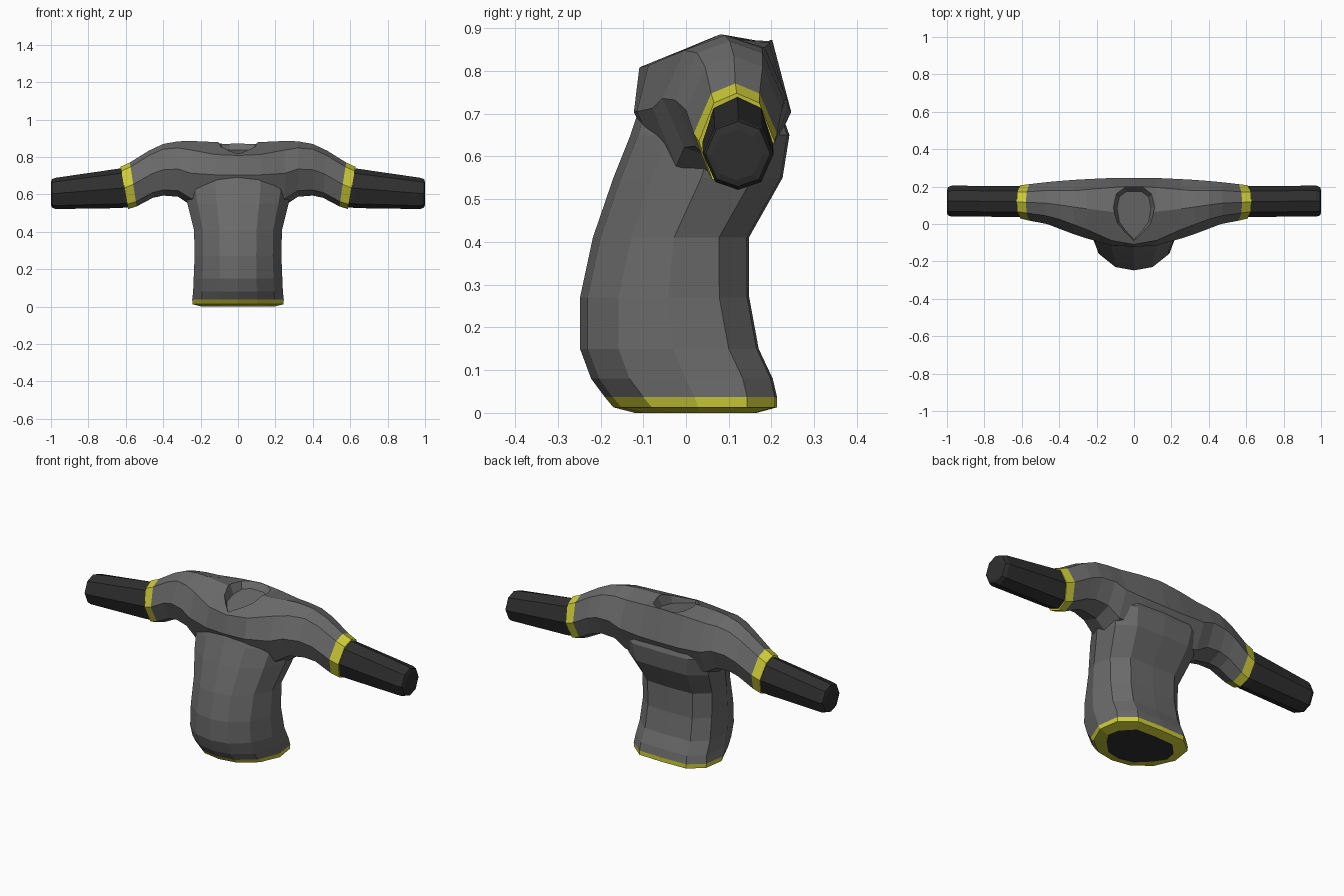
import bpy, bmesh

if "Cube" in bpy.data.objects:
    bpy.data.objects.remove(bpy.data.objects["Cube"])


def material(name, rgb):
    m = bpy.data.materials.new(name)
    m.diffuse_color = (*rgb, 1)
    m.use_nodes = True
    m.node_tree.nodes["Principled BSDF"].inputs["Base Color"].default_value = m.diffuse_color
    return m


GREY = material("grey fabric", (0.145, 0.145, 0.145))
YELLOW = material("yellow trim", (0.62, 0.61, 0.04))
DARK = material("dark lining", (0.028, 0.028, 0.028))


def loft(name, rings, mats, band=None):
    """Skin a list of equal-length rings, capping both ends.
    band(i) gives the material index of strip i; -1 and None are the caps."""
    bm = bmesh.new()
    loops = [[bm.verts.new(p) for p in r] for r in rings]
    n = len(rings[0])
    for i in range(len(loops) - 1):
        a, b = loops[i], loops[i + 1]
        for j in range(n):
            k = (j + 1) % n
            f = bm.faces.new((a[j], a[k], b[k], b[j]))
            f.material_index = band(i) if band else 0
    for i, r in ((-1, loops[0]), (None, loops[-1])):
        f = bm.faces.new(r)
        f.material_index = band(i) if band else 0
    bmesh.ops.recalc_face_normals(bm, faces=bm.faces[:])
    me = bpy.data.meshes.new(name)
    bm.to_mesh(me)
    bm.free()
    for m in mats:
        me.materials.append(m)
    ob = bpy.data.objects.new(name, me)
    bpy.context.scene.collection.objects.link(ob)
    return ob


# torso: horizontal rings (z, half width, front y, back y)
def torso_ring(z, w, f, b):
    half = [(0.42, f + 0.018), (0.8, f + 0.09), (1, f + (b - f) * 0.52),
            (0.93, b - 0.07), (0.6, b - 0.005)]
    pts = [(0, f)] + [(w * x, y) for x, y in half] + [(0, b)]
    pts += [(-w * x, y) for x, y in reversed(half)]
    return [(x, y, z) for x, y in pts]


torso = [(0.0, 0.19, -0.12, 0.165), (0.013, 0.243, -0.17, 0.213),
         (0.037, 0.245, -0.19, 0.213), (0.08, 0.24, -0.222, 0.203),
         (0.15, 0.237, -0.248, 0.17), (0.27, 0.232, -0.248, 0.148),
         (0.41, 0.235, -0.218, 0.147), (0.55, 0.27, -0.17, 0.226),
         (0.65, 0.29, -0.13, 0.242), (0.74, 0.24, -0.10, 0.21)]
loft("torso", [torso_ring(*t) for t in torso], [GREY, YELLOW, DARK],
     lambda i: {-1: 2, 0: 1, 1: 1}.get(i, 0))


# eight-sided section across x; df and db place the upper front/back corners
def section(s, x, f, b, top, bot, df=(0.6, 0.8), db=(0.6, 0.8), slant=0.0):
    cy, cz, hy, hz = (f + b) / 2, (top + bot) / 2, (b - f) / 2, (top - bot) / 2
    pts = [(0, 1), (db[0], db[1]), (1, 0), (0.65, -0.78), (0, -1),
           (-0.65, -0.78), (-1, 0), (-df[0], df[1])]
    return [(s * (x + slant * v), cy + hy * u, cz + hz * v) for u, v in pts]


# shoulders and short sleeves with trimmed ends
shoulder = [
    (0.0, -0.122, 0.246, 0.878, 0.53, (0.93, 0.6), (0.76, 0.97)),
    (0.12, -0.115, 0.246, 0.88, 0.53, (0.85, 0.62), (0.72, 0.92)),
    (0.25, -0.078, 0.24, 0.886, 0.54, (0.7, 0.72), (0.65, 0.82)),
    (0.32, -0.055, 0.236, 0.884, 0.588, (0.65, 0.76)),
    (0.40, -0.025, 0.23, 0.87, 0.594),
    (0.465, 0.0, 0.224, 0.835, 0.582, (0.6, 0.8), (0.6, 0.8), 0.01),
    (0.56, 0.018, 0.213, 0.771, 0.536, (0.58, 0.8), (0.58, 0.8), 0.018),
    (0.608, 0.03, 0.207, 0.748, 0.522, (0.6, 0.8), (0.6, 0.8), 0.02)]
rings = [section(-1, *s) for s in reversed(shoulder[1:])]
rings += [section(1, *s) for s in shoulder]
last = len(rings) - 2
top = loft("shoulders_and_sleeves", rings, [GREY, YELLOW],
           lambda i: 1 if i in (-1, None, 0, last) else 0)

# neck opening cut into the shoulders, pointed at the front
outline = [(0, -0.115), (0.055, -0.055), (0.095, 0.0), (0.11, 0.09),
           (0.095, 0.165), (0.05, 0.198)]
outline += [(-x, y) for x, y in reversed(outline[1:])]


def neck_ring(scale, z0, slope):
    return [(x * scale, 0.06 + (y - 0.06) * scale, z0 + slope * y) for x, y in outline]


cutter = loft("neck_cutter", [neck_ring(0.82, 0.815, 0.12),
                              neck_ring(1.0, 0.875, 0.0),
                              neck_ring(1.0, 0.95, 0.0)], [GREY])
cutter.hide_render = True
mod = top.modifiers.new("neck", 'BOOLEAN')
mod.operation = 'DIFFERENCE'
mod.solver = 'EXACT'
mod.object = cutter
bpy.context.view_layer.update()
cut = bpy.data.meshes.new_from_object(
    top.evaluated_get(bpy.context.evaluated_depsgraph_get()))
top.modifiers.clear()
top.data = cut
bpy.data.objects.remove(cutter)

# dark lower arms with bevelled ends
arm = [(0.56, 0.04, 0.2, 0.735, 0.535), (0.63, 0.038, 0.203, 0.739, 0.527),
       (0.975, 0.04, 0.205, 0.689, 0.522), (0.995, 0.046, 0.197, 0.682, 0.53),
       (1.0, 0.06, 0.178, 0.662, 0.545)]
for side, s in (("right", 1), ("left", -1)):
    loft(side + "_arm", [section(s, *a, (0.68, 0.75), (0.68, 0.75)) for a in arm], [DARK])
